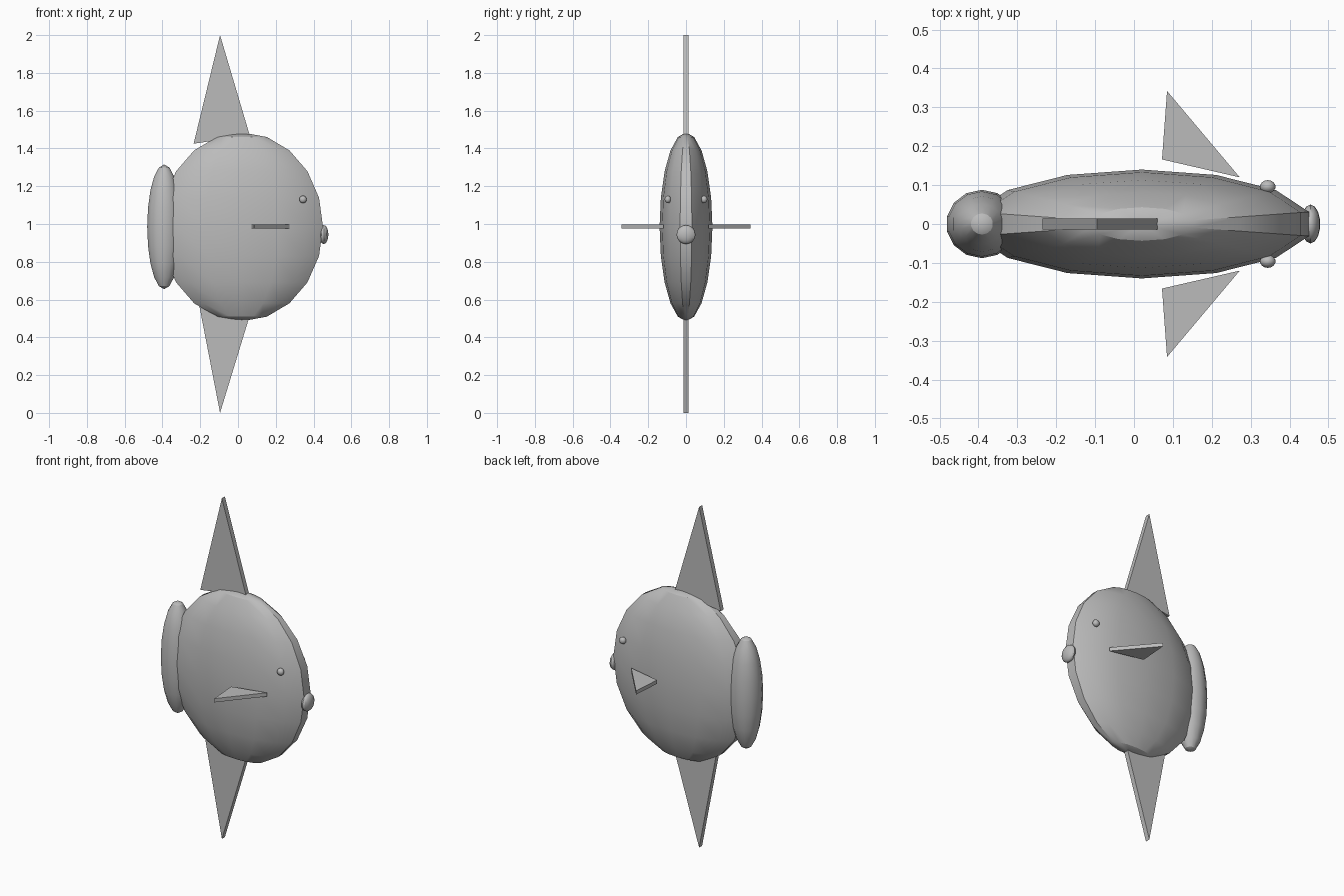
import bpy, bmesh, math
from mathutils import Matrix, Vector

cube = bpy.data.objects.get("Cube")
if cube:
    bpy.data.objects.remove(cube, do_unlink=True)

grey = bpy.data.materials.new("fish grey")
grey.use_nodes = True
COLOUR = (0.5, 0.5, 0.5, 1)
grey.diffuse_color = COLOUR
grey.node_tree.nodes["Principled BSDF"].inputs["Base Color"].default_value = COLOUR


def finish(name, bm, smooth):
    bmesh.ops.recalc_face_normals(bm, faces=bm.faces)
    mesh = bpy.data.meshes.new(name)
    bm.to_mesh(mesh)
    bm.free()
    mesh.materials.append(grey)
    obj = bpy.data.objects.new(name, mesh)
    bpy.context.collection.objects.link(obj)
    if smooth:
        bpy.ops.object.select_all(action='DESELECT')
        obj.select_set(True)
        bpy.context.view_layer.objects.active = obj
        bpy.ops.object.shade_smooth_by_angle(angle=math.radians(30))


def ellipsoid(name, centre, radii):
    """Fourteen-sided ball with a corner on the y axis, stretched to size."""
    bm = bmesh.new()
    bmesh.ops.create_uvsphere(bm, u_segments=14, v_segments=10, radius=1)
    if not any(abs(v.co.x) < 0.001 and v.co.y > 0.9 for v in bm.verts):
        bmesh.ops.rotate(bm, verts=bm.verts, matrix=Matrix.Rotation(math.pi / 14, 3, 'Z'))
    bmesh.ops.scale(bm, verts=bm.verts, vec=radii)
    bmesh.ops.translate(bm, verts=bm.verts, vec=centre)
    finish(name, bm, True)


def fin(name, corners, thickness):
    """Triangular plate extruded along the thickness vector, about its middle."""
    bm = bmesh.new()
    step = Vector(thickness)
    face = bm.faces.new([bm.verts.new(Vector(c) - step / 2) for c in corners])
    out = bmesh.ops.extrude_face_region(bm, geom=[face], use_keep_orig=True)
    moved = [g for g in out["geom"] if isinstance(g, bmesh.types.BMVert)]
    bmesh.ops.translate(bm, verts=moved, vec=step)
    finish(name, bm, False)


# Body, tail and mouth
ellipsoid("body", (0.02, 0, 0.985), (0.441, 0.14, 0.5))
ellipsoid("tail", (-0.391, 0, 0.985), (0.092, 0.088, 0.33))
ellipsoid("mouth", (0.454, 0, 0.944), (0.025, 0.05, 0.05))

# Upright fins
fin("top_fin", [(-0.235, 0, 1.425), (0.062, 0, 1.47), (-0.095, 0, 2)], (0, 0.028, 0))
fin("bottom_fin", [(-0.215, 0, 0.62), (0.085, 0, 0.59), (-0.095, 0, 0)], (0, 0.028, 0))

# Paired eyes and side fins
for side, s in (("left", 1), ("right", -1)):
    ellipsoid(side + "_eye", (0.344, s * 0.096, 1.13), (0.02, 0.017, 0.02))
    fin(side + "_fin", [(0.072, s * 0.166, 0.986), (0.272, s * 0.12, 0.986),
                        (0.085, s * 0.342, 0.986)], (0, 0, 0.022))
